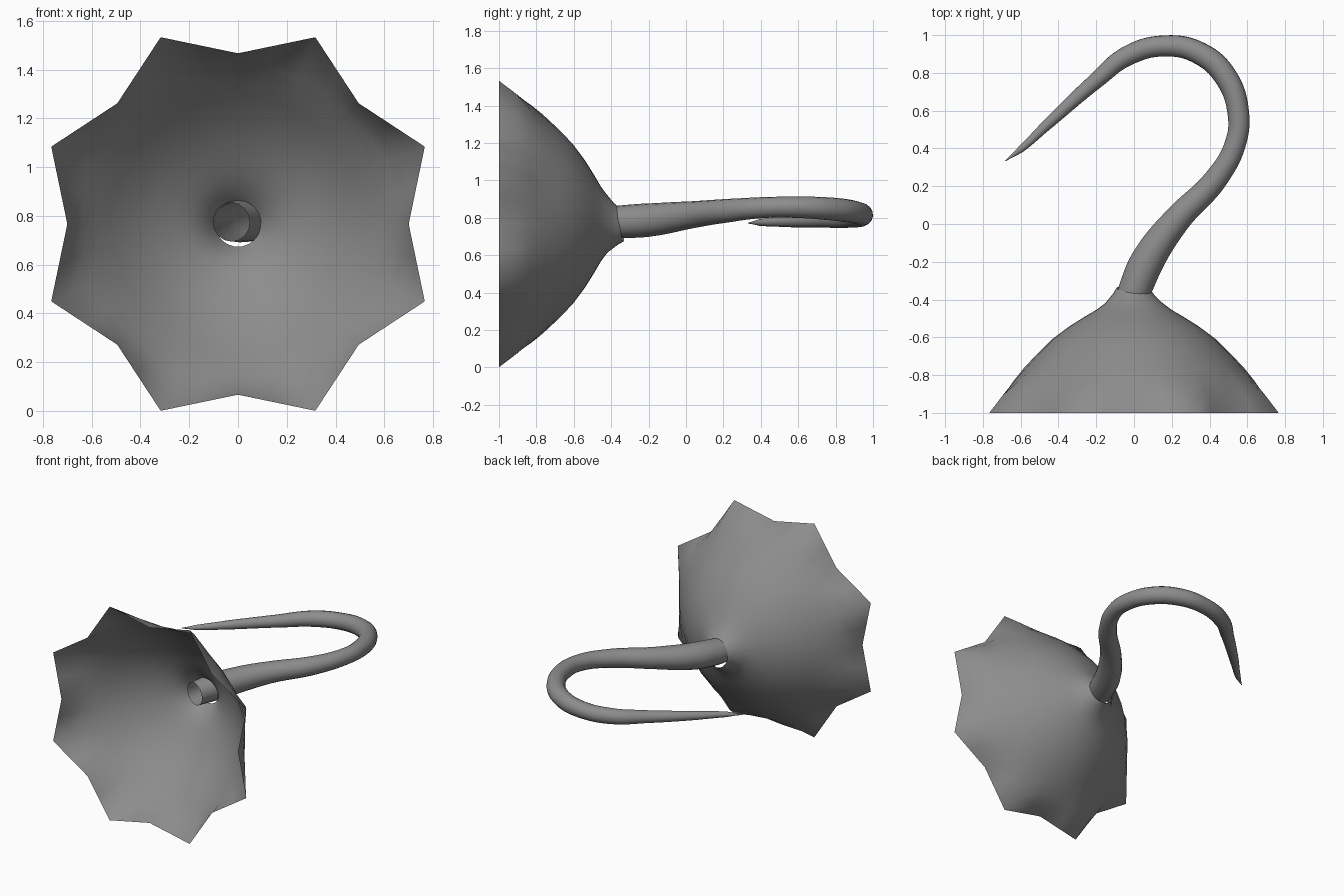
import bpy, bmesh, math

if "Cube" in bpy.data.objects:
    bpy.data.objects.remove(bpy.data.objects["Cube"])

CZ = 0.767     # height of the bowl axis
SEG = 32       # segments around the bowl

# Dark grey finish shared by both parts
grey = bpy.data.materials.new("dark_grey")
grey.diffuse_color = (0.265, 0.265, 0.265, 1)
grey.use_nodes = True
grey.node_tree.nodes["Principled BSDF"].inputs["Base Color"].default_value = grey.diffuse_color


def star_radius(a, tip=0.829, valley=0.70, n=8):
    """Radius of a straight-edged star with a valley at angle 0."""
    step = math.pi / n
    t = a % (2 * step)
    t = min(t, 2 * step - t)
    return valley * tip * math.sin(step) / (
        valley * math.sin(t) + tip * math.sin(step - t))


# Bowl: flared open shell with an eight-pointed rim and a tilted neck hole
# (radius, y, star amount, neck tilt)
profile = [(0.093, -0.348, 0, 1), (0.113, -0.377, 0, 0.5), (0.153, -0.42, 0, 0),
           (0.20, -0.455, 0, 0), (0.26, -0.49, 0, 0), (0.34, -0.54, 0, 0),
           (0.43, -0.607, 0, 0), (0.515, -0.69, 0, 0), (0.585, -0.765, 0, 0),
           (0.637, -0.83, 0.18, 0), (0.68, -0.91, 0.58, 0), (0.70, -1.0, 1, 0)]
bm = bmesh.new()
rings = []
for r, y, star, tilt in profile:
    ring = []
    for i in range(SEG):
        a = 2 * math.pi * i / SEG
        rad = r + star * (star_radius(a) - 0.70)
        x, z = rad * math.cos(a), rad * math.sin(a)
        ring.append(bm.verts.new((x, y - tilt * (0.1 * x + 0.16 * z), CZ + z)))
    rings.append(ring)
for a, b in zip(rings, rings[1:]):
    for i in range(SEG):
        j = (i + 1) % SEG
        f = bm.faces.new((a[i], a[j], b[j], b[i]))
        f.smooth = True
bmesh.ops.recalc_face_normals(bm, faces=bm.faces)
mesh = bpy.data.meshes.new("bowl")
bm.to_mesh(mesh)
bm.free()
mesh.materials.append(grey)
bpy.context.collection.objects.link(bpy.data.objects.new("bowl", mesh))

# Hook: tapering tube, open at the end that pokes into the bowl (x, y, z, radius)
path = [(-0.028, -0.45, 0.775, 0.080), (0.012, -0.33, 0.78, 0.088),
        (0.08, -0.18, 0.79, 0.088), (0.225, 0.02, 0.815, 0.073),
        (0.435, 0.24, 0.84, 0.062), (0.535, 0.42, 0.855, 0.056),
        (0.553, 0.58, 0.857, 0.057), (0.485, 0.78, 0.847, 0.061),
        (0.345, 0.905, 0.83, 0.060), (0.165, 0.943, 0.813, 0.056),
        (-0.035, 0.89, 0.80, 0.053), (-0.205, 0.755, 0.79, 0.043),
        (-0.45, 0.535, 0.78, 0.030), (-0.60, 0.395, 0.775, 0.018),
        (-0.68, 0.335, 0.772, 0.003)]
curve = bpy.data.curves.new("hook", 'CURVE')
curve.dimensions = '3D'
curve.bevel_depth = 1.0
curve.bevel_resolution = 6
curve.resolution_u = 8
spline = curve.splines.new('BEZIER')
spline.bezier_points.add(len(path) - 1)
spline.radius_interpolation = 'CARDINAL'
for p, (x, y, z, r) in zip(spline.bezier_points, path):
    p.co = (x, y, z)
    p.radius = r
    p.handle_left_type = p.handle_right_type = 'AUTO'
spline.use_smooth = True
curve.materials.append(grey)
bpy.context.collection.objects.link(bpy.data.objects.new("hook", curve))
